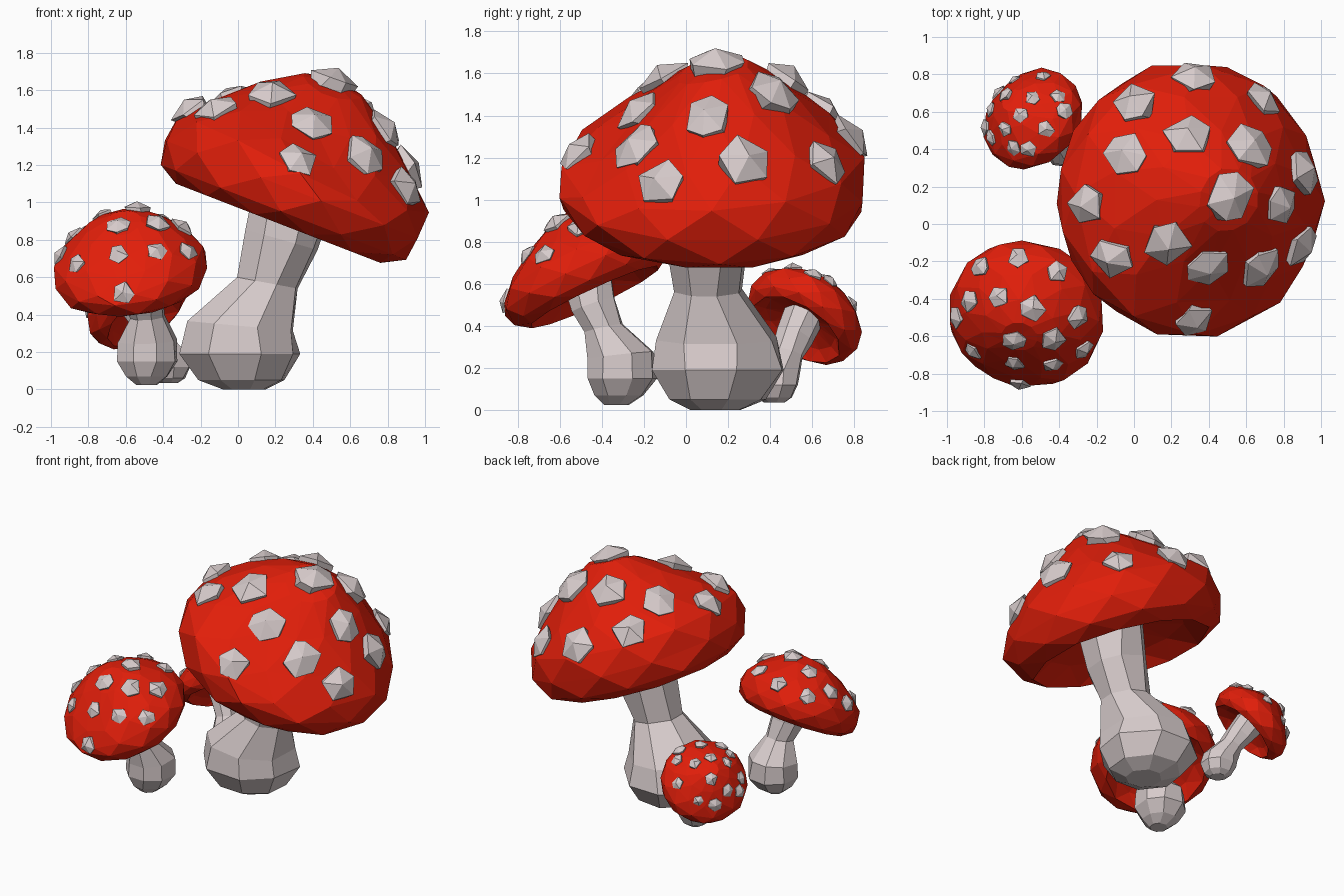
import bpy, bmesh, math, random
from mathutils import Vector
from mathutils.bvhtree import BVHTree

if "Cube" in bpy.data.objects:
    bpy.data.objects.remove(bpy.data.objects["Cube"])

random.seed(4)


def material(name, rgb):
    m = bpy.data.materials.new(name)
    m.diffuse_color = (*rgb, 1)
    m.use_nodes = True
    m.node_tree.nodes["Principled BSDF"].inputs["Base Color"].default_value = m.diffuse_color
    return m


RED = material("cap red", (0.75, 0.013, 0.003))
PALE = material("stem pale", (0.68, 0.60, 0.60))


def loft(bm, rings, sides, stagger=False, jitter=0.0, phase=0.0):
    """Skin rings of (centre, axis, radius); the two ends close to points or flat faces."""
    loops = []
    for k, (c, axis, r) in enumerate(rings):
        c, axis = Vector(c), Vector(axis).normalized()
        u = Vector((0, 1, 0)).cross(axis)
        if u.length < 0.1:
            u = Vector((1, 0, 0))
        u.normalize()
        v = axis.cross(u)
        if r == 0:
            loops.append([bm.verts.new(c)])
            continue
        loop = []
        for i in range(sides):
            a = 2 * math.pi * (i + (0.5 * k if stagger else 0)) / sides + phase
            a += random.uniform(-1, 1) * jitter * 3
            rr = r * (1 + random.uniform(-1, 1) * jitter)
            loop.append(bm.verts.new(c + (u * math.cos(a) + v * math.sin(a)) * rr))
        loops.append(loop)
    for A, B in zip(loops, loops[1:]):
        for i in range(sides):
            j = (i + 1) % sides
            if len(A) == 1:
                bm.faces.new((A[0], B[i], B[j]))
            elif len(B) == 1:
                bm.faces.new((A[i], B[0], A[j]))
            elif stagger:
                bm.faces.new((A[i], B[i], A[j]))
                bm.faces.new((A[j], B[i], B[j]))
            else:
                bm.faces.new((A[i], B[i], B[j], A[j]))
    for L in (loops[0], loops[-1]):
        if len(L) > 2:
            bm.faces.new(L)


def finish(bm, name, mat):
    bmesh.ops.recalc_face_normals(bm, faces=bm.faces[:])
    me = bpy.data.meshes.new(name)
    bm.to_mesh(me)
    bm.free()
    me.materials.append(mat)
    ob = bpy.data.objects.new(name, me)
    bpy.context.collection.objects.link(ob)


# cap profile: radius, height along the cap axis (hollow underneath)
CAP = [(0, 0.685), (0.17, 0.66), (0.37, 0.52), (0.57, 0.345), (0.715, 0.185), (0.75, 0.03),
       (0.705, -0.10), (0.60, -0.165), (0.47, -0.06), (0.2, 0.02), (0, 0.03)]


def mushroom(name, centre, axis, scale, stem, spots, spot_size, dent, along_axis=False):
    centre, axis = Vector(centre), Vector(axis).normalized()

    # cap, with a soft dent pressed into one side of the dome
    bm = bmesh.new()
    loft(bm, [(centre + axis * h * scale, axis, r * scale) for r, h in CAP], 12, True, 0.015)
    dx, dy, depth, width = dent
    for v in bm.verts:
        if (v.co - centre).dot(axis) > 0.1 * scale:
            d2 = (v.co.x - dx) ** 2 + (v.co.y - dy) ** 2
            v.co -= axis * depth * math.exp(-d2 / (2 * width * width))
    bmesh.ops.recalc_face_normals(bm, faces=bm.faces[:])
    tree = BVHTree.FromBMesh(bm)
    finish(bm, name + "_cap", RED)

    # stem: rings lean gradually into the cap axis
    bm = bmesh.new()
    rings = []
    for k, (x, y, z, r) in enumerate(stem):
        t = max(0, k - 2) / (len(stem) - 3)
        rings.append(((x, y, z), Vector((0, 0, 1)).lerp(axis, t), r))
    loft(bm, rings, 8, False, 0.03, 0.3)
    finish(bm, name + "_stem", PALE)

    # spots: faceted studs dropped onto the cap from above or along its axis
    side = Vector((-0.707, -0.707, 0))
    side = (side - axis * side.dot(axis)).normalized()
    up = side.cross(-axis) * -1
    if up.z < 0:
        up = -up
    bm = bmesh.new()
    for x, y in spots:
        start, ray = Vector((x, y, 5)), Vector((0, 0, -1))
        if along_axis:
            start, ray = centre + side * x + up * y + axis * 2, -axis
        p, n, _, _ = tree.ray_cast(start, ray)
        if p is None:
            near = centre + side * x + up * y if along_axis else Vector((x, y, centre.z))
            p, n, _, _ = tree.find_nearest(near)
        radial = (p - (centre - axis * 0.1 * scale)).normalized()
        n = (n + radial * 0.6).normalized()
        s = spot_size * random.uniform(0.88, 1.12)
        loft(bm, [(p - n * s * 0.3, n, s * 0.9), (p + n * s * 0.15, n, s), (p + n * s * 0.6, n, 0)],
             random.choice((5, 5, 6)), False, 0.08, random.uniform(0, 6))
    finish(bm, name + "_spots", PALE)


mushroom("large", (0.28, 0.13, 1.04), (0.36, 0, 0.93), 1.0,
         [(0.03, 0.14, 0.0, 0.12), (0.02, 0.145, 0.05, 0.24), (0.01, 0.15, 0.19, 0.33),
          (0.01, 0.14, 0.34, 0.305), (0.155, 0.105, 0.57, 0.17), (0.235, 0.10, 0.80, 0.205),
          (0.30, 0.12, 1.08, 0.23)],
         [(0, 0.64), (0.32, 0.78), (0.69, 0.66), (-0.04, 0.37), (0.29, 0.47), (0.61, 0.41),
          (0.90, 0.28), (-0.25, 0.10), (0.51, 0.14), (0.78, 0.10), (-0.12, -0.18), (0.18, -0.10),
          (0.39, -0.22), (0.67, -0.23), (0.89, -0.12), (0.32, -0.51)], 0.122,
         (0.5, -0.28, 0.15, 0.25))

mushroom("medium", (-0.575, -0.475, 0.62), (-0.12, -0.42, 0.90), 0.565,
         [(-0.49, -0.33, 0.025, 0.06), (-0.49, -0.32, 0.07, 0.12), (-0.485, -0.305, 0.15, 0.172),
          (-0.485, -0.315, 0.26, 0.165), (-0.485, -0.39, 0.39, 0.095), (-0.51, -0.44, 0.50, 0.115),
          (-0.56, -0.475, 0.64, 0.13)],
         [(-0.82, -0.23), (-0.62, -0.18), (-0.41, -0.26), (-0.88, -0.41), (-0.72, -0.39),
          (-0.54, -0.45), (-0.30, -0.50), (-0.95, -0.50), (-0.86, -0.68), (-0.64, -0.62),
          (-0.43, -0.61), (-0.27, -0.67), (-0.64, -0.74), (-0.44, -0.75), (-0.61, -0.85)], 0.064,
         (-0.63, -0.72, 0.10, 0.14))

mushroom("small", (-0.53, 0.555, 0.43), (-0.5, 0.46, 0.73), 0.39,
         [(-0.37, 0.42, 0.035, 0.05), (-0.37, 0.42, 0.06, 0.09), (-0.37, 0.42, 0.12, 0.122),
          (-0.38, 0.43, 0.18, 0.115), (-0.43, 0.48, 0.27, 0.078), (-0.475, 0.515, 0.35, 0.09),
          (-0.53, 0.555, 0.44, 0.10)],
         [(-0.15, 0.20), (-0.01, 0.22), (0.13, 0.21), (-0.18, 0.12), (0.18, 0.14), (-0.08, 0.06),
          (0.03, 0.09), (0.14, 0.06), (0.23, -0.03), (-0.20, -0.05), (0.01, -0.07), (0.12, -0.13),
          (0.21, -0.12), (-0.08, -0.18), (0.03, -0.21)], 0.044,
         (-0.60, 0.66, 0.045, 0.09), True)
